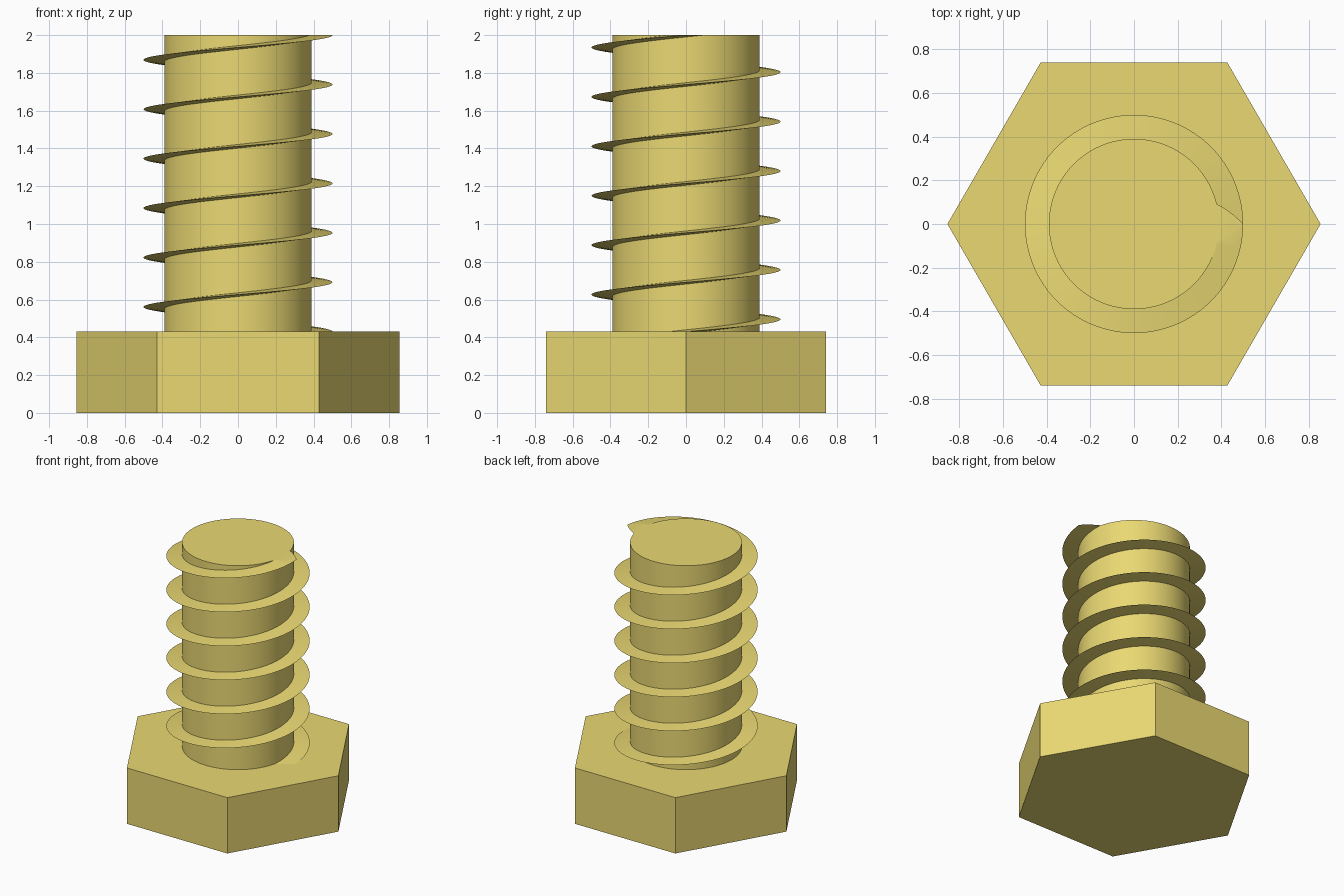
import bpy, bmesh, math

if "Cube" in bpy.data.objects:
    bpy.data.objects.remove(bpy.data.objects["Cube"])

HEAD_R, HEAD_H, TOP = 0.855, 0.43, 2.0
CORE_R, CREST_R, HALF_ROOT = 0.39, 0.5, 0.01
TURNS, STEPS = 6, 128
PITCH = (TOP - HEAD_H) / TURNS
SINK = 0.01  # how far the shank and thread reach into the head

brass = bpy.data.materials.new("brass")
brass.diffuse_color = (0.82, 0.69, 0.17, 1)
brass.use_nodes = True
brass.node_tree.nodes["Principled BSDF"].inputs["Base Color"].default_value = brass.diffuse_color


def finish(obj, name, smooth):
    obj.name = name
    obj.data.materials.append(brass)
    bpy.ops.object.select_all(action='DESELECT')
    obj.select_set(True)
    bpy.context.view_layer.objects.active = obj
    if smooth:
        bpy.ops.object.shade_smooth_by_angle(angle=math.radians(30))


def prism(name, sides, radius, z0, z1, smooth):
    bm = bmesh.new()
    ring = [bm.verts.new((radius * math.cos(a), radius * math.sin(a), z0))
            for a in (math.tau * i / sides for i in range(sides))]
    bottom = bm.faces.new(ring)
    new = bmesh.ops.extrude_face_region(bm, geom=[bottom], use_keep_orig=True)["geom"]
    bmesh.ops.translate(bm, vec=(0, 0, z1 - z0),
                        verts=[g for g in new if isinstance(g, bmesh.types.BMVert)])
    add_mesh(bm, name, smooth)


def add_mesh(bm, name, smooth):
    bmesh.ops.recalc_face_normals(bm, faces=bm.faces)
    mesh = bpy.data.meshes.new(name)
    bm.to_mesh(mesh)
    bm.free()
    obj = bpy.data.objects.new(name, mesh)
    bpy.context.collection.objects.link(obj)
    finish(obj, name, smooth)


# Hexagonal head and round shank
prism("hex_head", 6, HEAD_R, 0, HEAD_H, False)
prism("shank", STEPS, CORE_R, HEAD_H - SINK, TOP, True)

# Thin sharp thread: triangular profile swept along a right-handed helix
root = CORE_R - 0.001
profile = [(root, -HALF_ROOT), (CREST_R, 0), (root, HALF_ROOT)]
bm = bmesh.new()
rings = []
for i in range(-STEPS // 4, TURNS * STEPS + STEPS // 4 + 1):
    a = math.tau * i / STEPS
    z = HEAD_H + PITCH * i / STEPS
    rings.append([bm.verts.new((r * math.cos(a), r * math.sin(a), z + dz))
                  for r, dz in profile])
for p, q in zip(rings, rings[1:]):
    for k in range(3):
        n = (k + 1) % 3
        bm.faces.new((p[k], p[n], q[n], q[k]))
bm.faces.new(rings[0])
bm.faces.new(rings[-1])

# Trim the thread flush with the shank tip and just inside the head
for z, direction in ((TOP, 1), (HEAD_H - SINK, -1)):
    cut = bmesh.ops.bisect_plane(bm, geom=bm.verts[:] + bm.edges[:] + bm.faces[:],
                                 plane_co=(0, 0, z), plane_no=(0, 0, direction),
                                 clear_outer=True)["geom_cut"]
    bmesh.ops.holes_fill(bm, edges=[g for g in cut if isinstance(g, bmesh.types.BMEdge)],
                         sides=0)
add_mesh(bm, "thread", True)
